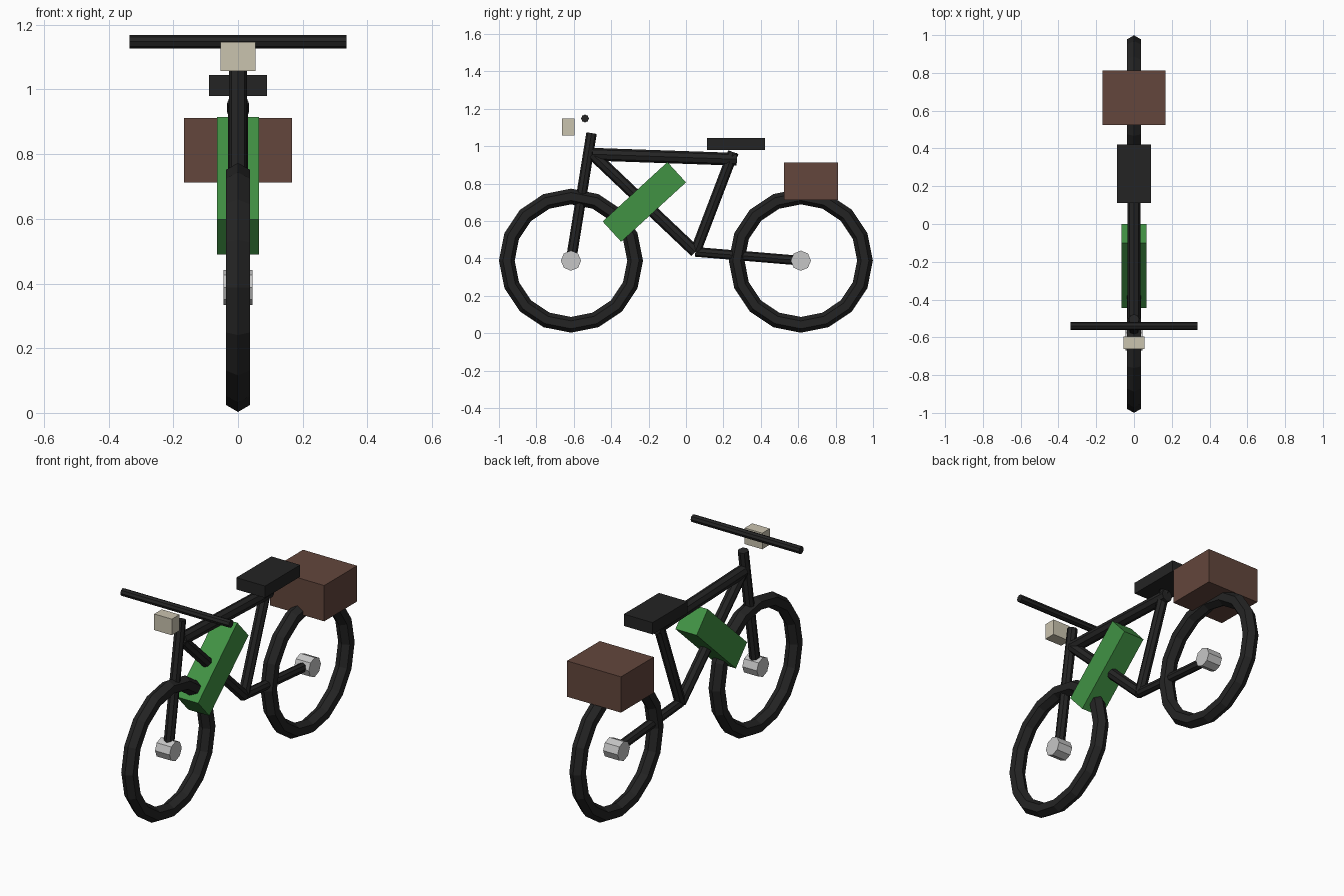
import bpy
from math import radians, pi
from mathutils import Vector

cube = bpy.data.objects.get("Cube")
if cube:
    bpy.data.objects.remove(cube, do_unlink=True)


def material(name, rgb):
    """Flat material from 0-255 display values, stored as linear."""
    lin = [((c / 255 + 0.055) / 1.055) ** 2.4 for c in rgb]
    mat = bpy.data.materials.new(name)
    mat.use_nodes = True
    mat.diffuse_color = (*lin, 1)
    mat.node_tree.nodes["Principled BSDF"].inputs["Base Color"].default_value = (*lin, 1)
    return mat


black = material("matte black", (36, 36, 36))
silver = material("hub silver", (198, 198, 198))
green = material("battery green", (65, 146, 68))
brown = material("box brown", (99, 70, 60))
cream = material("lamp cream", (202, 195, 175))


def finish(name, mat):
    obj = bpy.context.object
    obj.name = obj.data.name = name
    obj.data.materials.append(mat)
    return obj


def tube(name, start, end, radius, mat=black):
    """Eight-sided cylinder between two points."""
    a, b = Vector(start), Vector(end)
    axis = b - a
    bpy.ops.mesh.primitive_cylinder_add(
        vertices=8, radius=radius, depth=axis.length, location=(a + b) / 2,
        rotation=axis.to_track_quat('Z', 'Y').to_euler())
    return finish(name, mat)


def cross_tube(name, y, z, half, radius, mat):
    """Eight-sided cylinder lying across the bicycle."""
    bpy.ops.mesh.primitive_cylinder_add(
        vertices=8, radius=radius, depth=2 * half, location=(0, y, z),
        rotation=(0, pi / 2, 0))
    return finish(name, mat)


def box(name, center, size, mat, tilt=0):
    bpy.ops.mesh.primitive_cube_add(size=1, location=center, rotation=(tilt, 0, 0))
    obj = finish(name, mat)
    for v in obj.data.vertices:
        v.co = v.co * Vector(size)
    return obj


# Wheels and hubs
axle_z = 0.388
for side, y in (("front", -0.615), ("rear", 0.614)):
    bpy.ops.mesh.primitive_torus_add(
        major_segments=16, minor_segments=6, major_radius=0.343, minor_radius=0.042,
        location=(0, y, axle_z), rotation=(0, pi / 2, 0))
    finish(side + "_tyre", black)
    cross_tube(side + "_hub", y, axle_z, 0.045, 0.054, silver)

# Frame tubes
head = (0, -0.50, 0.957)
crank = (0, 0.05, 0.435)
tube("fork", (0, -0.615, axle_z), (0, -0.505, 1.07), 0.028)
tube("top_tube", head, (0, 0.272, 0.93), 0.034)
tube("down_tube", head, crank, 0.031)
tube("seat_tube", crank, (0, 0.253, 0.968), 0.029)
tube("chain_stay", crank, (0, 0.614, axle_z), 0.026)

# Handlebar, lamp and saddle
cross_tube("handlebar", -0.54, 1.148, 0.335, 0.021, black)
box("headlamp", (0, -0.629, 1.102), (0.109, 0.067, 0.09), cream)
box("saddle", (0, 0.267, 1.012), (0.178, 0.31, 0.066), black)

# Battery and cargo box
box("battery", (0, -0.223, 0.702), (0.131, 0.47, 0.147), green, radians(42.5))
box("cargo_box", (0, 0.668, 0.812), (0.334, 0.29, 0.2), brown)
